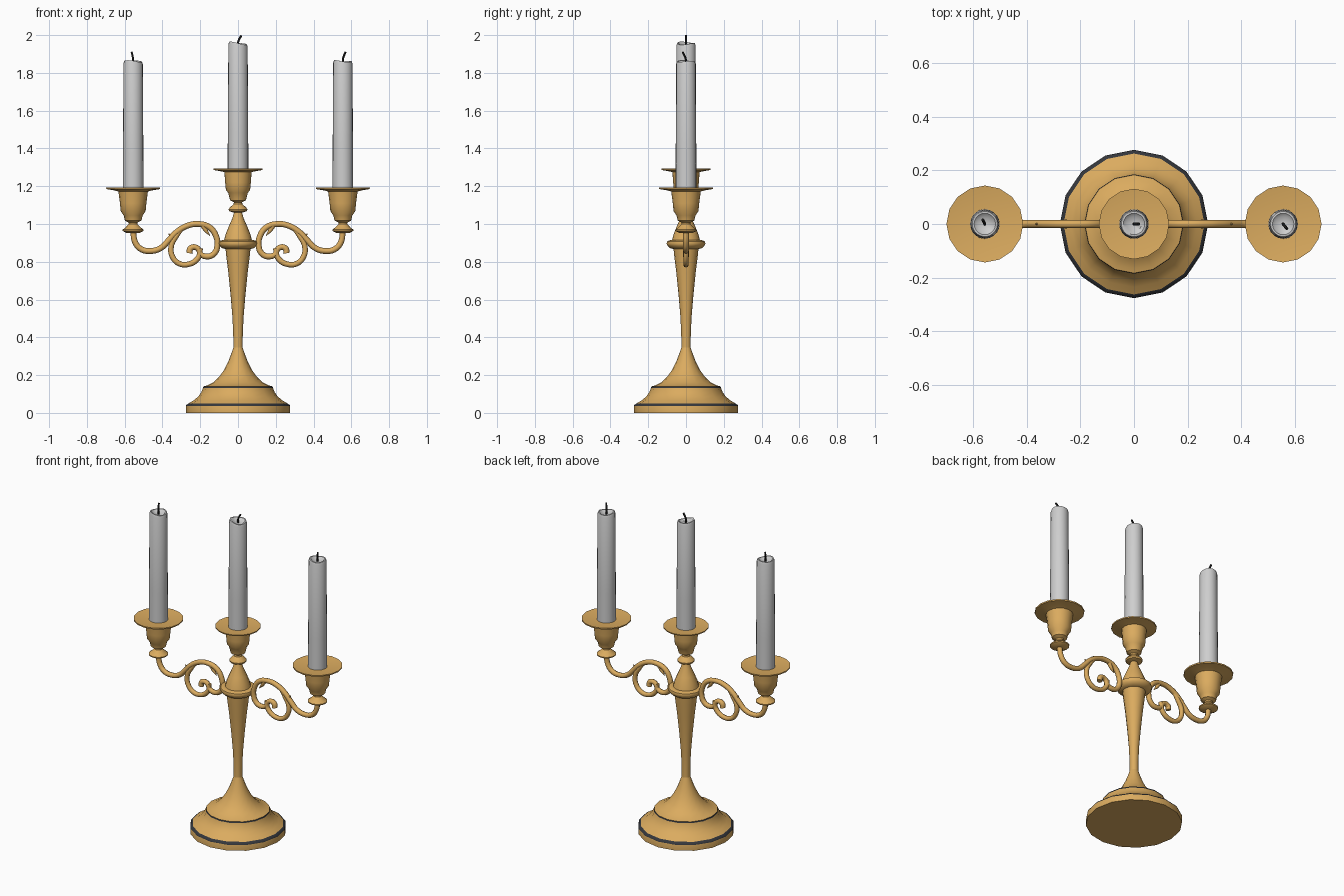
import bpy, bmesh, math
from mathutils import Vector

if "Cube" in bpy.data.objects:
    bpy.data.objects.remove(bpy.data.objects["Cube"])


def material(name, rgb):
    m = bpy.data.materials.new(name)
    m.diffuse_color = (*rgb, 1)
    m.use_nodes = True
    m.node_tree.nodes["Principled BSDF"].inputs["Base Color"].default_value = m.diffuse_color
    return m


BRASS = material("brass", (0.71, 0.41, 0.115))
DARK = material("dark_band", (0.035, 0.038, 0.045))
WAX = material("wax", (0.62, 0.62, 0.62))
WICK = material("wick_black", (0.01, 0.01, 0.01))


def activate(ob):
    bpy.ops.object.select_all(action='DESELECT')
    ob.select_set(True)
    bpy.context.view_layer.objects.active = ob


def lathe(name, profile, mats, loc=(0, 0, 0), seg=16, bands=(), shape=None):
    """Revolve (radius, z) points; bands are z ranges that take the second material."""
    bm = bmesh.new()
    rings = []
    for r, z in profile:
        if r == 0:
            rings.append([bm.verts.new((0, 0, z))] * seg)
        else:
            rings.append([bm.verts.new((r * math.cos(2 * math.pi * i / seg),
                                        r * math.sin(2 * math.pi * i / seg), z)) for i in range(seg)])
    for a, b in zip(rings, rings[1:]):
        for i in range(seg):
            j = (i + 1) % seg
            f = bm.faces.new(list(dict.fromkeys((a[i], a[j], b[j], b[i]))))
            z = f.calc_center_median().z
            if any(lo < z < hi for lo, hi in bands):
                f.material_index = 1
    if shape:
        for v in bm.verts:
            shape(v)
    bmesh.ops.recalc_face_normals(bm, faces=bm.faces)
    me = bpy.data.meshes.new(name)
    bm.to_mesh(me)
    bm.free()
    for m in mats:
        me.materials.append(m)
    ob = bpy.data.objects.new(name, me)
    bpy.context.collection.objects.link(ob)
    ob.location = loc
    activate(ob)
    bpy.ops.object.shade_smooth_by_angle(angle=math.radians(40))
    return ob


def tube(name, pts, radius, mat, taper=None, res=5):
    """Smooth tube through the points, converted to a mesh."""
    cu = bpy.data.curves.new(name, 'CURVE')
    cu.dimensions = '3D'
    cu.bevel_depth = radius
    cu.bevel_resolution = 2
    cu.resolution_u = res
    cu.use_fill_caps = True
    sp = cu.splines.new('BEZIER')
    sp.bezier_points.add(len(pts) - 1)
    for i, (bp, p) in enumerate(zip(sp.bezier_points, pts)):
        bp.co = p
        bp.handle_left_type = bp.handle_right_type = 'AUTO'
        bp.radius = taper[i] if taper else 1
    cu.materials.append(mat)
    ob = bpy.data.objects.new(name, cu)
    bpy.context.collection.objects.link(ob)
    activate(ob)
    bpy.ops.object.convert(target='MESH')
    ob = bpy.context.object
    bpy.ops.object.shade_smooth_by_angle(angle=math.radians(50))
    return ob


# Stepped foot with two dark bands
lathe("base", [(0, 0), (0.276, 0), (0.276, 0.036), (0.274, 0.042), (0.262, 0.05),
               (0.235, 0.066), (0.212, 0.085), (0.195, 0.108), (0.185, 0.132), (0.183, 0.14),
               (0.165, 0.145), (0.13, 0.162), (0.098, 0.193), (0.072, 0.23), (0.05, 0.275),
               (0.034, 0.318), (0.025, 0.345)],
      [BRASS, DARK], bands=[(0.036, 0.0475), (0.132, 0.1405)])

# Stem with collar and upper cone
lathe("stem", [(0.025, 0.345), (0.025, 0.4), (0.029, 0.5), (0.039, 0.62), (0.051, 0.74),
               (0.061, 0.82), (0.066, 0.868), (0.085, 0.872), (0.098, 0.885), (0.103, 0.896),
               (0.1, 0.908), (0.085, 0.914), (0.074, 0.914), (0.066, 0.945), (0.05, 0.985),
               (0.03, 1.03), (0.02, 1.065), (0, 1.065)], [BRASS])

# Central candle cup
lathe("centre_cup", [(0, 1.06), (0.022, 1.06), (0.047, 1.068), (0.05, 1.078), (0.043, 1.088),
                     (0.023, 1.105), (0.022, 1.115), (0.042, 1.125), (0.052, 1.165),
                     (0.064, 1.18), (0.068, 1.22), (0.072, 1.275), (0.1, 1.281),
                     (0.13, 1.286), (0.131, 1.293), (0.1, 1.289), (0, 1.285)], [BRASS])


def candle(name, x, bottom, top, tilt, lean, wick_top):
    # Uneven, dished top: lower the rim with a tilt and a small wave
    def shape(v):
        if v.co.z > top - 0.05:
            a = math.atan2(v.co.y, v.co.x)
            v.co.z += tilt * v.co.x + 0.004 * math.sin(2 * a + x) * min(1, v.co.xy.length / 0.05)
    lathe(name, [(0, bottom), (0.055, bottom), (0.054, bottom + 0.2), (0.051, top - 0.012),
                 (0.047, top), (0.04, top), (0.028, top - 0.012), (0, top - 0.016)],
          [WAX], (x, 0, 0), 20, shape=shape)
    z = top - 0.02
    h = wick_top - z
    lx, ly = lean
    tube(name + "_wick", [(x, 0, z), (x + lx * 0.1, ly * 0.1, z + h * 0.5),
                          (x + lx, ly, wick_top)], 0.0055, WICK, res=3)


candle("centre_candle", 0, 1.28, 1.957, -0.14, (0.018, 0.0), 1.998)
candle("left_candle", -0.555, 1.175, 1.862, -0.05, (-0.008, 0.016), 1.91)
candle("right_candle", 0.555, 1.175, 1.862, -0.05, (0.014, -0.018), 1.91)

# Scrolled arms and outer cups, mirrored left and right
MAIN = [(0.555, 0.965), (0.545, 0.905), (0.515, 0.868), (0.465, 0.857), (0.41, 0.872),
        (0.37, 0.91), (0.325, 0.957), (0.27, 0.99), (0.21, 1.0), (0.15, 0.982),
        (0.116, 0.935), (0.11, 0.88), (0.128, 0.842), (0.165, 0.828), (0.2, 0.845), (0.198, 0.872)]
SCROLL = [(0.29, 0.98), (0.328, 0.935), (0.354, 0.88), (0.346, 0.825), (0.31, 0.79),
          (0.262, 0.787), (0.22, 0.81), (0.203, 0.848), (0.222, 0.876), (0.252, 0.87),
          (0.257, 0.845)]
LEAVES = [[(0.305, 0.9), (0.335, 0.915), (0.368, 0.95)], [(0.185, 0.99), (0.17, 0.965), (0.148, 0.938)]]
for side, s in (("left", -1), ("right", 1)):
    def path(pts):
        return [Vector((s * px, 0, pz)) for px, pz in pts]
    tube(side + "_arm", path(MAIN), 0.0155, BRASS, [1] * 14 + [0.9, 0.8])
    tube(side + "_scroll", path(SCROLL), 0.0145, BRASS, [0.6] + [1] * 8 + [1.1, 1.1])
    tube(side + "_outer_leaf", path([(0.35, 0.9), (0.352, 0.925), (0.368, 0.95)]),
         0.013, BRASS, [1, 0.8, 0.1], 3)
    tube(side + "_inner_leaf", path(LEAVES[1]), 0.013, BRASS, [1, 0.8, 0.1], 3)
    lathe(side + "_cup", [(0, 0.952), (0.034, 0.952), (0.055, 0.963), (0.056, 0.97),
                          (0.04, 0.982), (0.023, 1.0), (0.024, 1.008), (0.044, 1.018),
                          (0.05, 1.045), (0.066, 1.068), (0.07, 1.11), (0.078, 1.172),
                          (0.1, 1.178), (0.142, 1.185), (0.143, 1.193), (0.1, 1.187),
                          (0, 1.183)], [BRASS], (s * 0.555, 0, 0))
